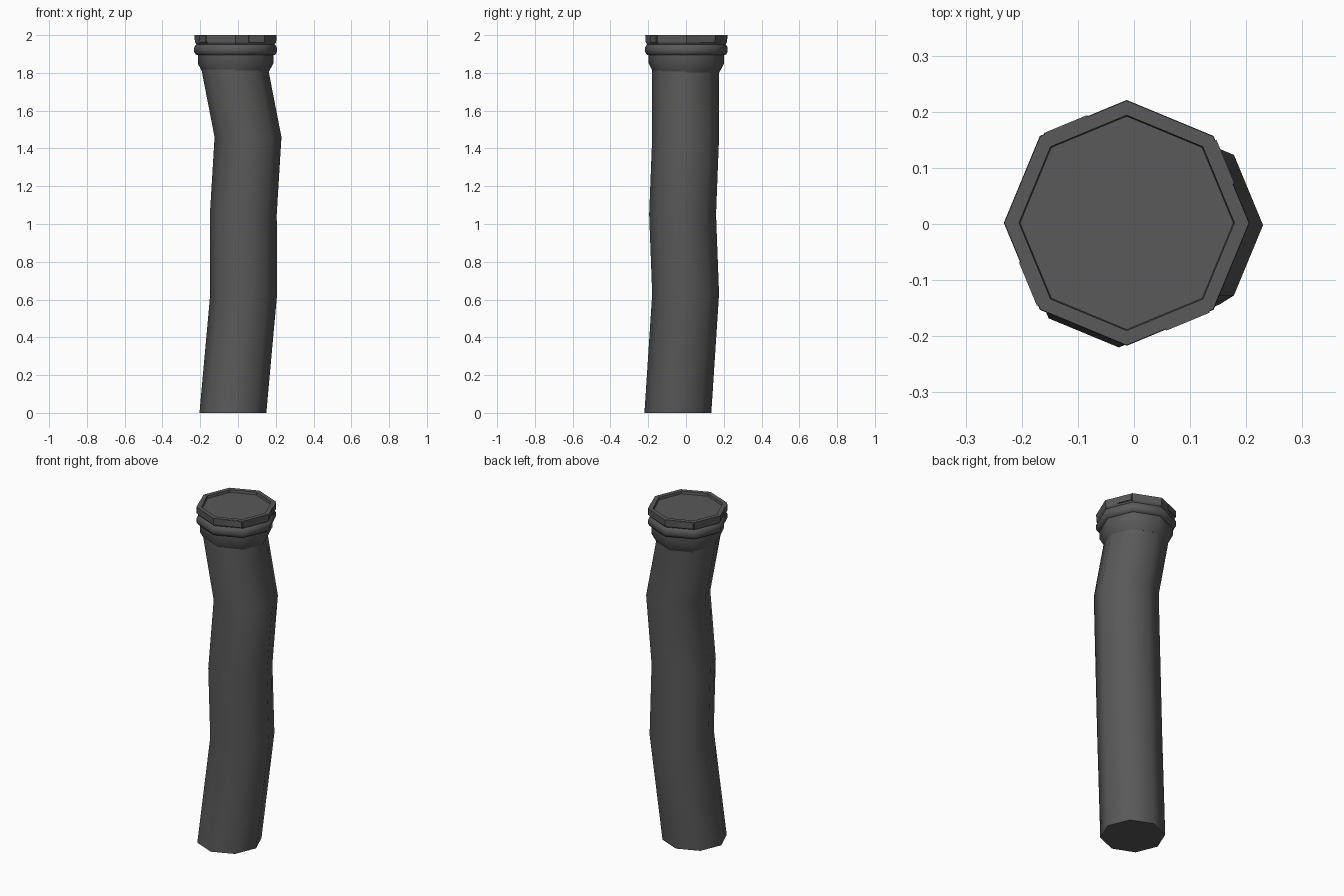
import bpy, bmesh
from math import cos, sin, pi, radians
from mathutils import Vector

cube = bpy.data.objects.get("Cube")
if cube:
    bpy.data.objects.remove(cube, do_unlink=True)

SIDES = 8
CX, CY = -0.013, 0.002      # collar centre

grey = bpy.data.materials.new("dark grey")
grey.use_nodes = True
colour = (0.1, 0.1, 0.1, 1)
grey.diffuse_color = colour
grey.node_tree.nodes["Principled BSDF"].inputs["Base Color"].default_value = colour


def finish(name, bm, angle):
    bmesh.ops.recalc_face_normals(bm, faces=bm.faces)
    mesh = bpy.data.meshes.new(name)
    bm.to_mesh(mesh)
    bm.free()
    mesh.materials.append(grey)
    obj = bpy.data.objects.new(name, mesh)
    bpy.context.collection.objects.link(obj)
    bpy.ops.object.select_all(action='DESELECT')
    obj.select_set(True)
    bpy.context.view_layer.objects.active = obj
    bpy.ops.object.shade_smooth_by_angle(angle=radians(angle))
    return obj


def loft(name, rings, angle=50, caps=True):
    """Skin octagonal rings given as (x, y, z, radius)."""
    bm = bmesh.new()
    loops = [[bm.verts.new((x + r * cos(2 * pi * i / SIDES),
                            y + r * sin(2 * pi * i / SIDES), z))
              for i in range(SIDES)] for x, y, z, r in rings]
    for a, b in zip(loops, loops[1:]):
        for i in range(SIDES):
            j = (i + 1) % SIDES
            bm.faces.new((a[i], a[j], b[j], b[i]))
    if caps:
        bm.faces.new(loops[0])
        bm.faces.new(loops[-1])
    return finish(name, bm, angle)


# Bent pipe
R = 0.177
loft("bent_pipe", [(-0.027, -0.043, 0, R), (0.03, -0.002, 0.63, R),
                   (0.028, -0.018, 1.05, R), (0.053, -0.002, 1.46, R),
                   (CX - 0.004, -0.002, 1.82, R), (CX, CY, 1.87, R)])

# Flared socket below the ring
loft("socket", [(CX, CY, z, r) for z, r in
                [(1.80, 0.173), (1.85, 0.2), (1.90, 0.2)]])

# Rounded ring
loft("collar_ring", [(CX, CY, z, r) for z, r in
                     [(1.892, 0.195), (1.897, 0.211), (1.912, 0.219), (1.934, 0.219),
                      (1.948, 0.211), (1.957, 0.2)]])

# Top rim with a recessed lid
loft("top_rim", [(CX, CY, z, r) for z, r in
                 [(1.95, 0.206), (1.962, 0.215), (2.0, 0.218), (2.0, 0.192),
                  (1.985, 0.19)]], angle=30)

# Thin raised clips around the rim
bm = bmesh.new()
for i in range(0, SIDES, 2):
    p, q = (Vector((CX + 0.218 * cos(2 * pi * k / SIDES),
                    CY + 0.218 * sin(2 * pi * k / SIDES), 0)) for k in (i, i + 1))
    out = Vector((cos(2 * pi * (i + 0.5) / SIDES), sin(2 * pi * (i + 0.5) / SIDES), 0))
    a, b = p.lerp(q, 0.45), p.lerp(q, 0.95)
    base = [a - out * 0.004, b - out * 0.004, b + out * 0.003, a + out * 0.003]
    low, high = ([bm.verts.new((v.x, v.y, z)) for v in base] for z in (1.96, 1.998))
    bm.faces.new(low)
    bm.faces.new(high)
    for k in range(4):
        n = (k + 1) % 4
        bm.faces.new((low[k], low[n], high[n], high[k]))
finish("rim_clips", bm, 30)
